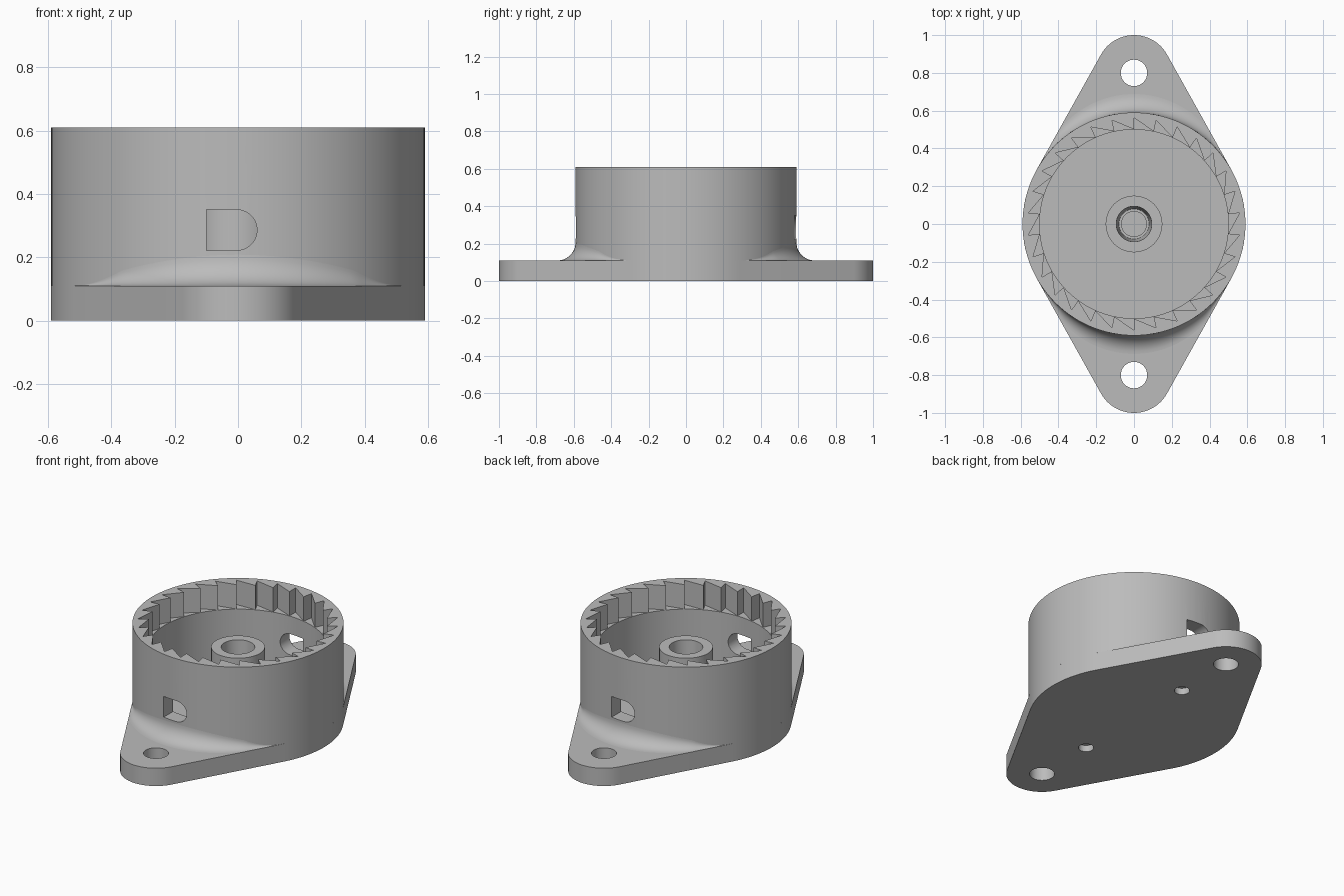
import bpy, bmesh
from math import sin, cos, pi, radians, asin
from mathutils import Matrix

old = bpy.data.objects.get("Cube")
if old:
    bpy.data.objects.remove(old, do_unlink=True)

grey = bpy.data.materials.new("plain grey")
grey.use_nodes = True
grey.diffuse_color = (0.5, 0.5, 0.5, 1)
grey.node_tree.nodes["Principled BSDF"].inputs["Base Color"].default_value = (0.5, 0.5, 0.5, 1)

BODY_R, CAVITY_R, TIP_R, TIP_Y = 0.59, 0.5, 0.2, 0.8
PLATE_TOP, TOP, LEDGE = 0.11, 0.61, 0.46
TANGENT = asin((BODY_R - TIP_R) / TIP_Y)   # direction of the plate's slanted sides


def finish(name, bm):
    bmesh.ops.recalc_face_normals(bm, faces=bm.faces)
    mesh = bpy.data.meshes.new(name)
    bm.to_mesh(mesh)
    bm.free()
    mesh.materials.append(grey)
    obj = bpy.data.objects.new(name, mesh)
    bpy.context.collection.objects.link(obj)
    return obj


def prism(name, points, z0, z1, matrix=Matrix()):
    bm = bmesh.new()
    face = bm.faces.new([bm.verts.new((x, y, z0)) for x, y in points])
    ext = bmesh.ops.extrude_face_region(bm, geom=[face])["geom"]
    top = [v for v in ext if isinstance(v, bmesh.types.BMVert)]
    bmesh.ops.translate(bm, verts=top, vec=(0, 0, z1 - z0))
    bm.transform(matrix)
    return finish(name, bm)


def arc(radius, start, end, steps, cx=0, cy=0):
    angles = [start + (end - start) * i / steps for i in range(steps + 1)]
    return [(cx + radius * cos(a), cy + radius * sin(a)) for a in angles]


def circle(radius, steps, cx=0, cy=0):
    return arc(radius, 0, 2 * pi, steps, cx, cy)[:-1]


def cut(target, cutters):
    for cutter in cutters:
        mod = target.modifiers.new("cut", "BOOLEAN")
        mod.operation, mod.solver, mod.object = "DIFFERENCE", "EXACT", cutter
        bpy.context.view_layer.objects.active = target
        bpy.ops.object.modifier_apply(modifier=mod.name)
        bpy.data.objects.remove(cutter, do_unlink=True)


def smooth(obj):
    bpy.ops.object.select_all(action="DESELECT")
    obj.select_set(True)
    bpy.context.view_layer.objects.active = obj
    bpy.ops.object.shade_smooth_by_angle(angle=radians(25))


# Mounting plate: round middle tapering to two rounded ears
outline = []
for side in (0, pi):
    outline += arc(BODY_R, side - TANGENT, side + TANGENT, 24)
    ear_y = TIP_Y if side == 0 else -TIP_Y
    outline += arc(TIP_R, side + TANGENT, side + pi - TANGENT, 32, 0, ear_y)
plate = prism("mounting_plate", outline, 0, PLATE_TOP)
holes = []
for s in (-1, 1):
    holes.append(prism("bolt_hole", circle(0.07, 40, 0, s * TIP_Y), -0.1, 0.3))
    holes.append(prism("blind_hole", circle(0.043, 32, 0, s * 0.417), -0.1, 0.04))
cut(plate, holes)

# Housing wall with ratchet teeth inside its rim and a D-shaped slot front and back
housing = prism("housing_wall", circle(BODY_R, 120), PLATE_TOP, TOP)
teeth, count = [], 30
for i in range(count):
    a = pi / 2 + 2 * pi * i / count
    teeth += [(0.501 * cos(a - 0.002), 0.501 * sin(a - 0.002)), (0.562 * cos(a), 0.562 * sin(a))]
# each radial wall steps outward, then slopes back to the next tooth
teeth = [p for i in range(count) for p in (teeth[2 * i + 1], teeth[2 * i])][::-1]
cutters = [prism("teeth_cutter", teeth, LEDGE, 0.8),
           prism("cavity_cutter", circle(CAVITY_R, 120), 0, 0.5)]
slot = [(-0.1, 0.35), (-0.1, 0.222)] + arc(0.064, -pi / 2, pi / 2, 20, -0.004, 0.286)
for turn in (0, pi):
    m = Matrix.Rotation(turn, 4, "Z") @ Matrix.Rotation(pi / 2, 4, "X")
    cutters.append(prism("slot_cutter", slot, 0.4, 0.8, m))
cut(housing, cutters)

# Central hub with a blind bore
bm = bmesh.new()
profile = [(0.15, PLATE_TOP), (0.15, LEDGE), (0.094, LEDGE), (0.08, 0.13),
           (0.066, 0.13), (0.066, 0.12), (0, 0.12)]
verts = [bm.verts.new((r, 0, z)) for r, z in profile]
edges = [bm.edges.new(pair) for pair in zip(verts, verts[1:])]
bmesh.ops.spin(bm, geom=verts + edges, cent=(0, 0, 0), axis=(0, 0, 1),
               angle=2 * pi, steps=64, use_merge=False)
bmesh.ops.remove_doubles(bm, verts=bm.verts, dist=0.0005)
hub = finish("hub", bm)


# Crescent fillets blending the wall into each ear
def fillet(name, turn):
    bm = bmesh.new()
    steps, rows = 60, []
    for i in range(steps + 1):
        a = TANGENT + (pi - 2 * TANGENT) * i / steps
        off = min(a, pi - a) - TANGENT
        edge_room = BODY_R * (1 / cos(off) - 1)
        w = max(0.0005, min(0.098 * (1 - (cos(a) * BODY_R / 0.515) ** 2), edge_room))
        section = [(BODY_R + w - w * cos(t * pi / 20), PLATE_TOP + w - w * sin(t * pi / 20))
                   for t in range(11)]
        section.append((BODY_R - 0.02, PLATE_TOP - 0.01))
        rows.append([bm.verts.new((r * cos(a + turn), r * sin(a + turn), z)) for r, z in section])
    for p, q in zip(rows, rows[1:]):
        for k in range(len(p)):
            n = (k + 1) % len(p)
            bm.faces.new((p[k], p[n], q[n], q[k]))
    bm.faces.new(rows[0])
    bm.faces.new(rows[-1])
    return finish(name, bm)


parts = [plate, housing, hub, fillet("back_fillet", 0), fillet("front_fillet", pi)]
for part in parts:
    smooth(part)
